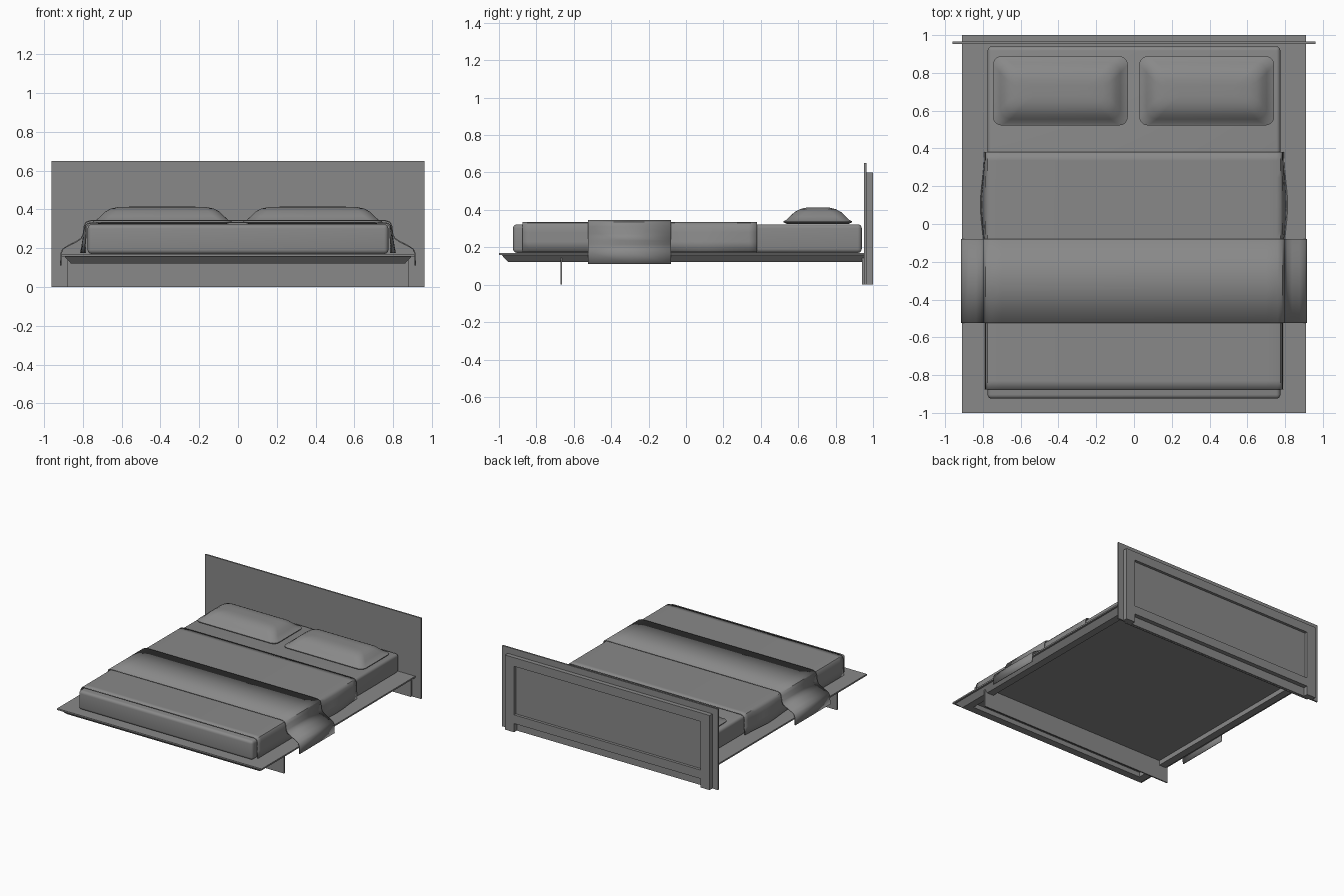
import bpy, bmesh, math

old = bpy.data.objects.get("Cube")
if old:
    bpy.data.objects.remove(old, do_unlink=True)

GREY = (0.25, 0.25, 0.25, 1)
mat = bpy.data.materials.new("plain grey")
mat.use_nodes = True
mat.diffuse_color = GREY
mat.node_tree.nodes["Principled BSDF"].inputs["Base Color"].default_value = GREY


def finish(name, bm, smooth=False):
    bmesh.ops.recalc_face_normals(bm, faces=bm.faces)
    me = bpy.data.meshes.new(name)
    bm.to_mesh(me)
    bm.free()
    me.materials.append(mat)
    ob = bpy.data.objects.new(name, me)
    bpy.context.collection.objects.link(ob)
    if smooth:
        bpy.ops.object.select_all(action="DESELECT")
        ob.select_set(True)
        bpy.context.view_layer.objects.active = ob
        bpy.ops.object.shade_smooth_by_angle(angle=math.radians(40))
    return ob


def box(name, x, y, z, bevel=0):
    bm = bmesh.new()
    bmesh.ops.create_cube(bm, size=1)
    for v in bm.verts:
        for i, (lo, hi) in enumerate((x, y, z)):
            v.co[i] = lo if v.co[i] < 0 else hi
    if bevel:
        bmesh.ops.bevel(bm, geom=bm.edges[:], offset=bevel, segments=4,
                        profile=0.5, affect="EDGES")
    return finish(name, bm, bevel > 0)


def round_rect(hx, hy, r, n=5):
    pts = []
    for k, (sx, sy) in enumerate(((1, 1), (-1, 1), (-1, -1), (1, -1))):
        for i in range(n + 1):
            a = math.pi / 2 * (k + i / n)
            pts.append((sx * (hx - r) + r * math.cos(a), sy * (hy - r) + r * math.sin(a)))
    return pts


def loft(name, rings, centre, smooth=True, capped=True):
    """Skin rounded rectangles given as (half x, half y, radius, z, y shift)."""
    bm = bmesh.new()
    loops = [[bm.verts.new((centre[0] + x, centre[1] + dy + y, z))
              for x, y in round_rect(hx, hy, r)] for hx, hy, r, z, dy in rings]
    for a, b in zip(loops, loops[1:]):
        for i in range(len(a)):
            j = (i + 1) % len(a)
            bm.faces.new((a[i], a[j], b[j], b[i]))
    if capped:
        bm.faces.new(loops[0])
        bm.faces.new(loops[-1])
    return finish(name, bm, smooth)


def drape(name, half, ys, thick, bulge=lambda y: 0):
    """Sweep a mirrored cloth section along y; the hem swings out by bulge(y)."""
    top = half[0][1]
    hem = top - half[-1][1]
    section = [(-x, z) for x, z in reversed(half)] + half
    bm = bmesh.new()
    rows = [[bm.verts.new((x + math.copysign(bulge(y) * (top - z) / hem, x), y, z))
             for x, z in section] for y in ys]
    for a, b in zip(rows, rows[1:]):
        for i in range(len(a) - 1):
            bm.faces.new((a[i], a[i + 1], b[i + 1], b[i]))
    ob = finish(name, bm, True)
    mod = ob.modifiers.new("cloth thickness", "SOLIDIFY")
    mod.thickness = thick
    mod.offset = 0
    return ob


# Platform: thin overhanging slab on a hollow tapered rim
box("platform_slab", (-0.91, 0.91), (-1, 0.955), (0.158, 0.17))


def rim():
    bm = bmesh.new()
    loops = []
    for hx, y0, z in ((0.895, -0.985, 0.158), (0.86, -0.95, 0.12),
                      (0.80, -0.89, 0.12), (0.80, -0.89, 0.158)):
        y1 = 0.955 if hx > 0.82 else 0.89
        loops.append([bm.verts.new(p) for p in
                      ((-hx, y0, z), (hx, y0, z), (hx, y1, z), (-hx, y1, z))])
    for a, b in zip(loops, loops[1:] + loops[:1]):
        for i in range(4):
            j = (i + 1) % 4
            bm.faces.new((a[i], a[j], b[j], b[i]))
    finish("platform_rim", bm)


rim()

# Support boards
box("front_support", (-0.88, 0.88), (-0.672, -0.662), (0, 0.158))
box("back_support", (-0.88, 0.88), (0.94, 0.952), (0, 0.158))

# Headboard with framed back
box("headboard_panel", (-0.96, 0.96), (0.953, 0.965), (0, 0.65))
for side, x in (("right", (-0.91, -0.83)), ("left", (0.83, 0.91))):
    box(side + "_back_post", x, (0.965, 1.0), (0, 0.60))
box("back_top_rail", (-0.83, 0.83), (0.965, 1.0), (0.53, 0.60))
box("back_bottom_rail", (-0.83, 0.83), (0.965, 1.0), (0.07, 0.14))
box("back_inset_panel", (-0.83, 0.83), (0.965, 0.978), (0.14, 0.53))

# Mattress
box("mattress", (-0.775, 0.775), (-0.925, 0.94), (0.17, 0.323), 0.022)

# Duvet, with sides swelling near the pillow end
steps = 28
duvet_ys = [-0.875 + (0.38 + 0.875) * i / steps for i in range(steps + 1)]
drape("duvet",
      [(0.70, 0.332), (0.755, 0.331), (0.774, 0.326), (0.783, 0.312), (0.785, 0.28),
       (0.786, 0.23), (0.788, 0.175)],
      duvet_ys, 0.007, lambda y: 0.022 * math.exp(-((y - 0.1) / 0.17) ** 2))

# Folded runner that flares over the platform edge
drape("runner",
      [(0.70, 0.343), (0.76, 0.342), (0.784, 0.333), (0.793, 0.31), (0.798, 0.27),
       (0.808, 0.25), (0.835, 0.233), (0.875, 0.213), (0.902, 0.196), (0.912, 0.175),
       (0.914, 0.11)],
      (-0.525, -0.30, -0.08), 0.006)

# Pillows: thin rounded hem rising to a flat crown
pillow = [(0.33, 0.165, 0.04, 0.325, 0), (0.357, 0.183, 0.045, 0.334, 0),
          (0.357, 0.183, 0.045, 0.339, 0), (0.338, 0.168, 0.05, 0.347, 0),
          (0.318, 0.150, 0.055, 0.365, 0), (0.295, 0.125, 0.055, 0.388, 0),
          (0.265, 0.095, 0.05, 0.404, 0), (0.225, 0.062, 0.04, 0.412, 0),
          (0.15, 0.03, 0.02, 0.414, 0)]
for side, x in (("right", -0.39), ("left", 0.385)):
    loft(side + "_pillow", pillow, (x, 0.705))
